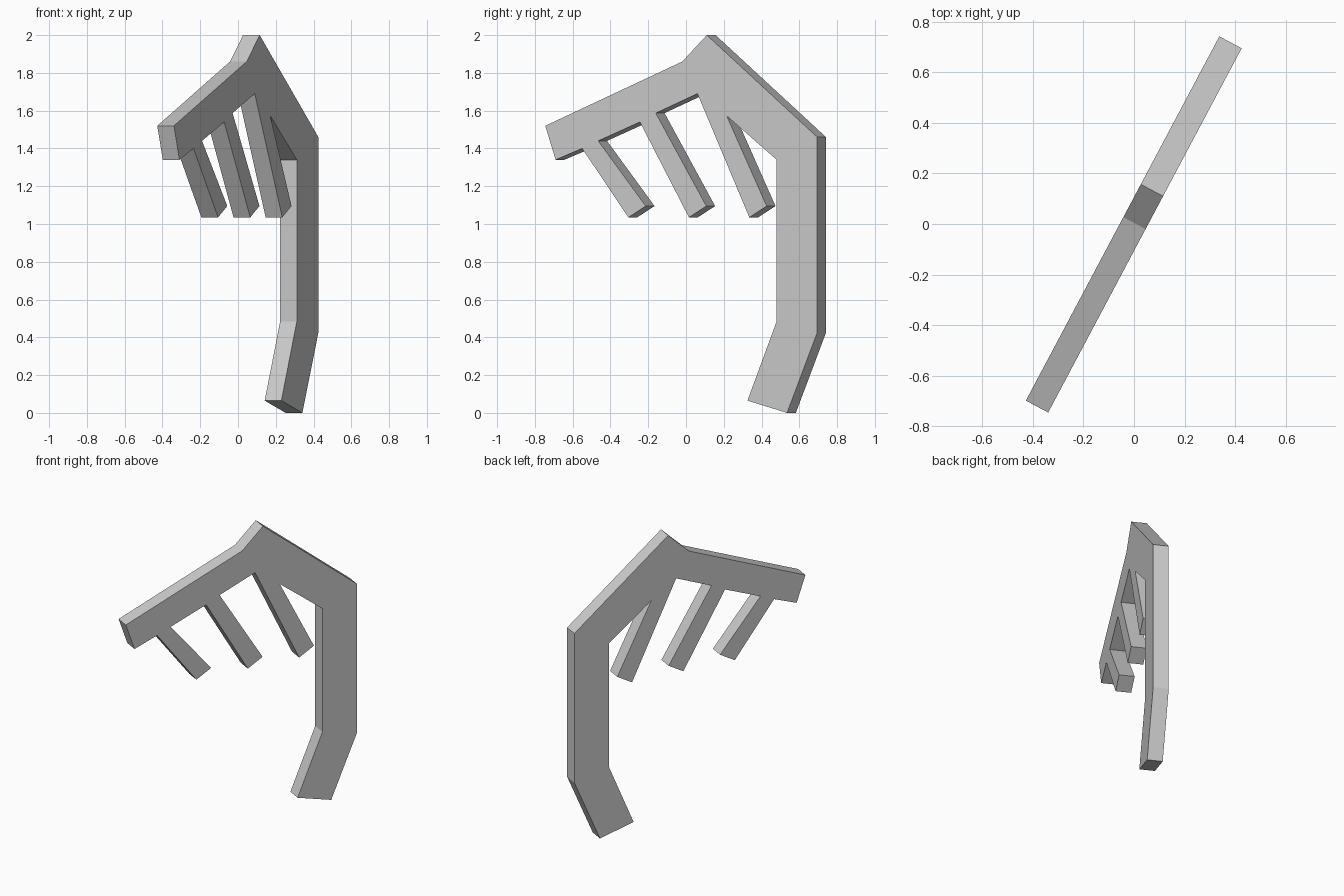
import bpy, bmesh, math
from mathutils import Matrix, Vector

cube = bpy.data.objects.get("Cube")
if cube:
    bpy.data.objects.remove(cube, do_unlink=True)

THICKNESS = 0.1
DIRECTION = Vector((0.469, 0.883, 0)).normalized()
SIDE = Vector((DIRECTION.y, -DIRECTION.x, 0))

grey = bpy.data.materials.new("plain grey")
grey.use_nodes = True
colour = (0.6, 0.6, 0.6, 1)
grey.diffuse_color = colour
grey.node_tree.nodes["Principled BSDF"].inputs["Base Color"].default_value = colour

# Outline in the plane of the plate: (distance along it, height)
crest = [(-0.817, 1.52), (0.004, 1.86), (0.151, 2.0)]
handle = [(0.813, 1.46), (0.813, 0.425), (0.632, 0.0), (0.395, 0.065),
          (0.57, 0.485), (0.57, 1.34)]
arm_end = [(-0.755, 1.34)]


def prong(root_back, tip, root_front):
    """A slanted tooth with a square-cut end, listed back to front."""
    return [root_back, (tip + 0.104, 1.095), (tip, 1.035), root_front]


prongs = (prong((0.27, 1.573), 0.406, (0.095, 1.69))
          + prong((-0.155, 1.587), 0.044, (-0.25, 1.54))
          + prong((-0.5, 1.44), -0.319, (-0.596, 1.4)))
outline = crest + handle + prongs + arm_end

# Extrude the outline into a flat plate standing diagonally
bm = bmesh.new()
face = bm.faces.new([bm.verts.new(DIRECTION * u + Vector((0, 0, z)) - SIDE * THICKNESS / 2)
                     for u, z in outline])
result = bmesh.ops.extrude_face_region(bm, geom=[face], use_keep_orig=True)
moved = [g for g in result["geom"] if isinstance(g, bmesh.types.BMVert)]
bmesh.ops.translate(bm, verts=moved, vec=SIDE * THICKNESS)
bmesh.ops.recalc_face_normals(bm, faces=bm.faces)

mesh = bpy.data.meshes.new("pronged_hook")
bm.to_mesh(mesh)
bm.free()
mesh.materials.append(grey)
hook = bpy.data.objects.new("pronged_hook", mesh)
bpy.context.collection.objects.link(hook)
